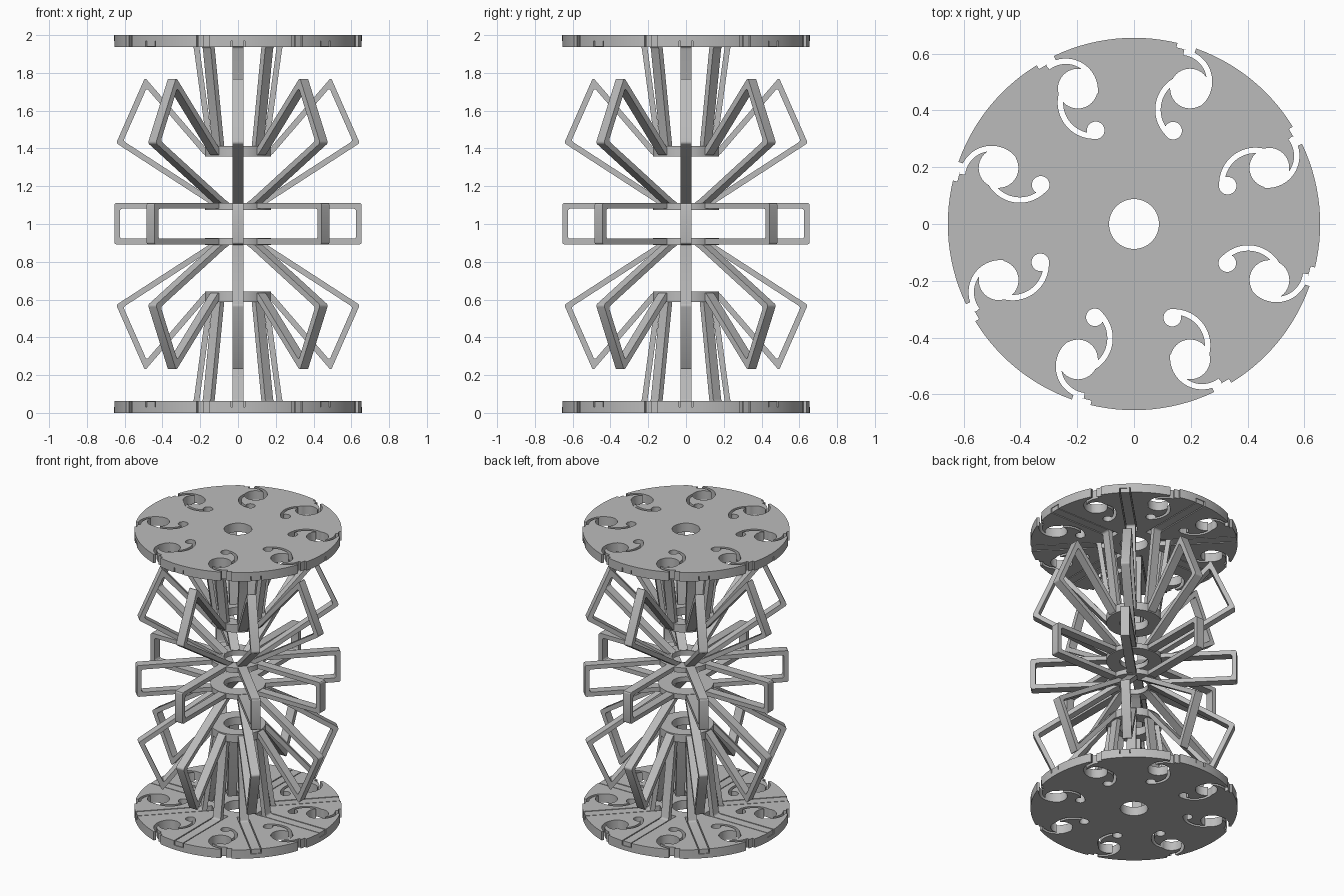
import bpy, bmesh, math
from math import cos, sin, pi, radians
from mathutils import Matrix, Vector

old = bpy.data.objects.get("Cube")
if old:
    bpy.data.objects.remove(old, do_unlink=True)

grey = bpy.data.materials.new("plain_grey")
grey.use_nodes = True
grey.diffuse_color = (0.5, 0.5, 0.5, 1)
grey.node_tree.nodes["Principled BSDF"].inputs["Base Color"].default_value = grey.diffuse_color


def prism(bm, outline, z0, z1):
    """Extrude a flat outline between two heights."""
    low = [bm.verts.new((x, y, z0)) for x, y in outline]
    high = [bm.verts.new((x, y, z1)) for x, y in outline]
    n = len(outline)
    faces = [bm.faces.new(low[::-1]), bm.faces.new(high)]
    for i in range(n):
        j = (i + 1) % n
        faces.append(bm.faces.new((low[i], low[j], high[j], high[i])))
    bmesh.ops.recalc_face_normals(bm, faces=faces)


def circle(cx, cy, r, n=40):
    return [(cx + r * cos(2 * pi * i / n), cy + r * sin(2 * pi * i / n)) for i in range(n)]


def arc_band(cx, cy, r0, r1, a0, a1, n=20):
    angles = [radians(a0 + (a1 - a0) * i / n) for i in range(n + 1)]
    outer = [(cx + r1 * cos(a), cy + r1 * sin(a)) for a in angles]
    inner = [(cx + r0 * cos(a), cy + r0 * sin(a)) for a in angles]
    return outer + inner[::-1]


def turned(outline, angle):
    c, s = cos(angle), sin(angle)
    return [(x * c - y * s, x * s + y * c) for x, y in outline]


def new_object(name, mesh):
    ob = bpy.data.objects.new(name, mesh)
    bpy.context.collection.objects.link(ob)
    return ob


def mesh_from(bm, name):
    mesh = bpy.data.meshes.new(name)
    bm.to_mesh(mesh)
    bm.free()
    return mesh


def smooth(mesh):
    mesh.polygons.foreach_set("use_smooth", [True] * len(mesh.polygons))
    mesh.set_sharp_from_angle(angle=radians(30))


def plate(name, radius, z0, z1, cuts):
    """Round plate with a list of (outlines, z0, z1) cut out of it."""
    bm = bmesh.new()
    prism(bm, circle(0, 0, radius, 128), z0, z1)
    ob = new_object(name, mesh_from(bm, name))
    cutters = []
    for outlines, c0, c1 in cuts:
        bm = bmesh.new()
        for outline in outlines:
            prism(bm, outline, c0, c1)
        cutter = new_object("cutter", mesh_from(bm, "cutter"))
        cutter.hide_render = True
        mod = ob.modifiers.new("cut", 'BOOLEAN')
        mod.operation, mod.solver, mod.object = 'DIFFERENCE', 'EXACT', cutter
        cutters.append(cutter)
    graph = bpy.context.evaluated_depsgraph_get()
    mesh = bpy.data.meshes.new_from_object(ob.evaluated_get(graph))
    ob.modifiers.clear()
    ob.data = mesh
    for cutter in cutters:
        bpy.data.objects.remove(cutter, do_unlink=True)
    mesh.materials.clear()
    mesh.materials.append(grey)
    smooth(mesh)
    return ob


def mirrored(ob, name):
    """Copy a plate to the opposite half, across mid height."""
    mesh = ob.data.copy()
    mesh.transform(Matrix.Translation((0, 0, 2)) @ Matrix.Scale(-1, 4, (0, 0, 1)))
    mesh.flip_normals()
    return new_object(name, mesh)


STEP = pi / 4


def eight(outline):
    return [turned(outline, i * STEP) for i in range(8)]


# End discs: curled hook slots, rim steps, and radial grooves on the inner side
hook_parts = [
    circle(-0.198, 0.477, 0.07),
    arc_band(-0.24, 0.470, 0.094, 0.113, -5, 128),
    arc_band(-0.141, 0.428, 0.109, 0.128, 160, 278),
    circle(-0.135, 0.33, 0.031),
    arc_band(0, 0, 0.64, 0.72, 115.5, 121.5, 6),
]
groove = [(0.16, -0.036), (0.72, -0.036), (0.72, 0.036), (0.16, 0.036)]
cuts = [(eight(part), -0.1, 0.2) for part in hook_parts]
cuts.append(([circle(0, 0, 0.088)], -0.1, 0.2))
cuts.append((eight(groove), 0.03, 0.2))
bottom_disc = plate("bottom_disc", 0.656, 0, 0.062, cuts)
mirrored(bottom_disc, "top_disc")

# Hub rings
hole = [([circle(0, 0, 0.09)], 0, 2)]
for label, z0, z1 in (("outer", 0.588, 0.643), ("inner", 0.89, 0.925)):
    ring = plate("lower_" + label + "_ring", 0.175, z0, z1, hole)
    mirrored(ring, "upper_" + label + "_ring")


def frame_mesh(name, path, thick=0.03, width=0.059):
    """Flat bar following a path of (radius, height) points."""
    pts = [Vector(p) for p in path]
    dirs = [(b - a).normalized() for a, b in zip(pts, pts[1:])]
    left, right = [], []
    for i, p in enumerate(pts):
        a, b = dirs[max(i - 1, 0)], dirs[min(i, len(dirs) - 1)]
        na, nb = Vector((-a.y, a.x)), Vector((-b.y, b.x))
        mitre = (na + nb).normalized()
        off = mitre * (thick / 2 / mitre.dot(na))
        left.append(p + off)
        right.append(p - off)
    outline = [tuple(p) for p in left + right[::-1]]
    bm = bmesh.new()
    prism(bm, outline, -width / 2, width / 2)
    # Round the bends, keep the two ends square
    ends = [left[0], left[-1], right[0], right[-1]]
    bends = [e for e in bm.edges
             if (e.verts[0].co.xy - e.verts[1].co.xy).length < 1e-5
             and min((e.verts[0].co.xy - q).length for q in ends) > 1e-4]
    bmesh.ops.bevel(bm, geom=bends, offset=0.012, segments=3, profile=0.5, affect='EDGES')
    # Stand the profile upright: x stays radial, y becomes height
    bmesh.ops.rotate(bm, verts=bm.verts, matrix=Matrix.Rotation(pi / 2, 3, 'X'))
    mesh = mesh_from(bm, name)
    mesh.materials.append(grey)
    smooth(mesh)
    return mesh


def frame_set(name, path):
    mesh = frame_mesh(name, path)
    for i in range(8):
        new_object(f"{name}_{i + 1}", mesh).rotation_euler.z = i * STEP


# Radial frames: legs to the end discs, slanted loops, level loops
leg = [(0.652, 1.954), (0.222, 1.954), (0.142, 1.37)]
loop = [(0.10, 1.378), (0.17, 1.378), (0.488, 1.747), (0.626, 1.434), (0.13, 1.113), (0.10, 1.098)]
level = [(0.10, 1.096), (0.64, 1.096), (0.64, 0.907), (0.10, 0.907)]
for side in ("upper", "lower"):
    for label, path in (("leg", leg), ("slanted_loop", loop)):
        frame_set(f"{side}_{label}", path if side == "upper" else [(r, 2 - z) for r, z in path])
frame_set("level_loop", level)
